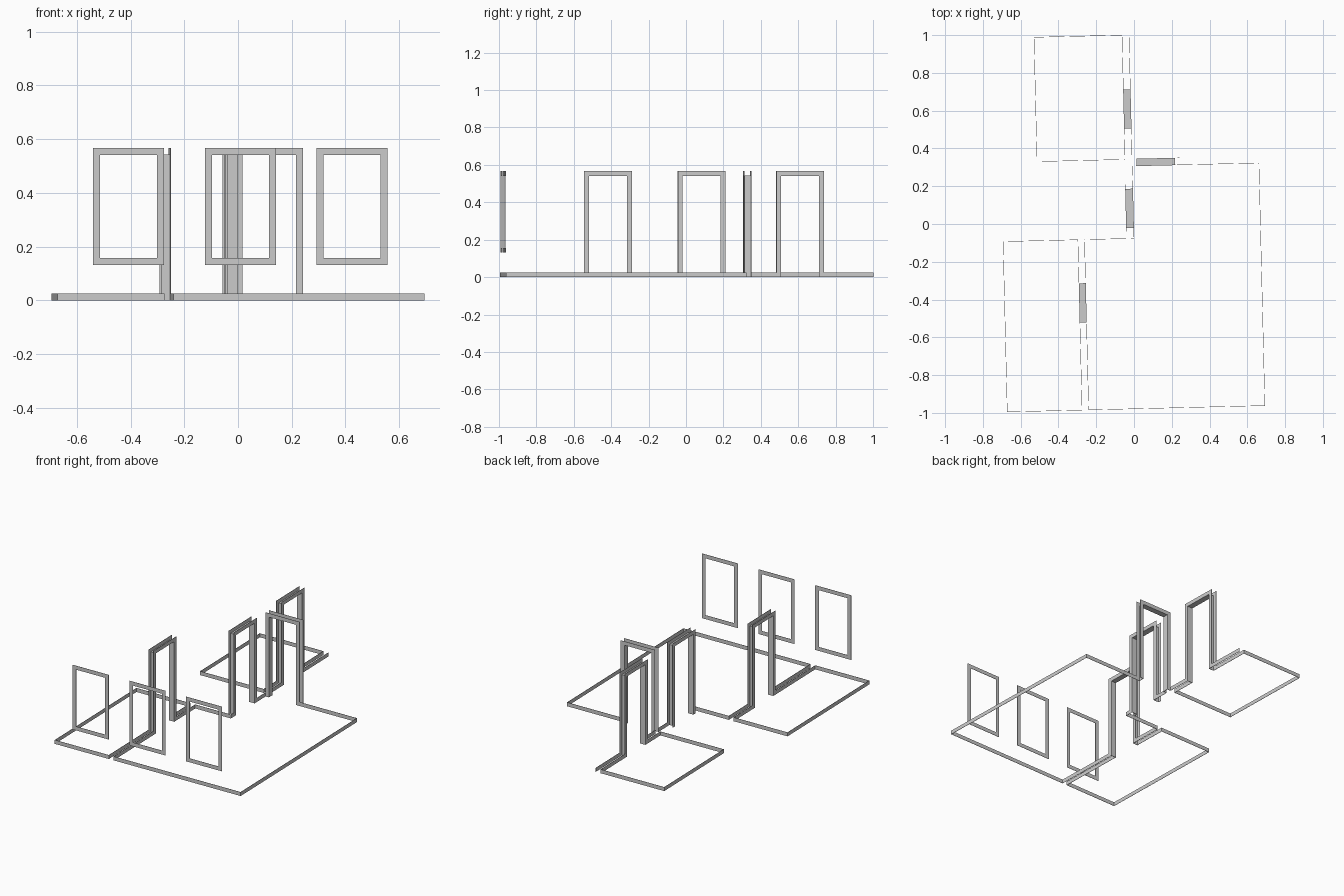
import bpy, bmesh, math
from mathutils import Matrix

if "Cube" in bpy.data.objects:
    bpy.data.objects.remove(bpy.data.objects["Cube"])

T = 0.002                 # board thickness
SKIRT = 0.026             # skirting height
TRIM = 0.026              # casing width
TOP = 0.567               # top of all casings
TURN = Matrix.Rotation(math.radians(1.4), 4, 'Z')   # plan is slightly turned


def make(name, boxes):
    """One object from boxes given as (x0, x1, y0, y1, z0, z1)."""
    bm = bmesh.new()
    for x0, x1, y0, y1, z0, z1 in boxes:
        m = Matrix.Translation(((x0 + x1) / 2, (y0 + y1) / 2, (z0 + z1) / 2)) @ \
            Matrix.Diagonal((x1 - x0, y1 - y0, z1 - z0, 1))
        bmesh.ops.create_cube(bm, size=1, matrix=TURN @ m)
    me = bpy.data.meshes.new(name)
    bm.to_mesh(me)
    bm.free()
    ob = bpy.data.objects.new(name, me)
    bpy.context.collection.objects.link(ob)


def skirting(name, *runs):
    h = T / 2
    boxes = []
    for pts in runs:
        for (ax, ay), (bx, by) in zip(pts, pts[1:]):
            boxes.append((min(ax, bx) - h, max(ax, bx) + h,
                          min(ay, by) - h, max(ay, by) + h, 0, SKIRT))
    make(name, boxes)


def oriented(axis, a0, a1, d0, d1, z0, z1):
    """Box running along x or y, d being the across-wall range."""
    return (a0, a1, d0, d1, z0, z1) if axis == 'x' else (d0, d1, a0, a1, z0, z1)


def casing(name, axis, a0, a1, d, z0, sill=False):
    d0, d1 = d - T / 2, d + T / 2
    low = z0 + TRIM if sill else z0
    boxes = [oriented(axis, a0, a0 + TRIM, d0, d1, low, TOP - TRIM),
             oriented(axis, a1 - TRIM, a1, d0, d1, low, TOP - TRIM),
             oriented(axis, a0, a1, d0, d1, TOP - TRIM, TOP)]
    if sill:
        boxes.append(oriented(axis, a0, a1, d0, d1, z0, low))
    make(name, boxes)


def door(name, axis, a0, a1, d0, d1):
    casing(name + "_casing_a", axis, a0, a1, d0, 0)
    casing(name + "_casing_b", axis, a0, a1, d1, 0)
    i0, i1, zt = a0 + TRIM, a1 - TRIM, TOP - TRIM
    make(name + "_lining", [oriented(axis, i0 - T, i0, d0, d1, 0, zt),
                            oriented(axis, i1, i1 + T, d0, d1, 0, zt),
                            oriented(axis, i0 - T, i1 + T, d0, d1, zt, zt + T)])


# Skirting boards, broken at the door openings
skirting("main_room_skirting",
         [(-0.264, -0.283), (-0.264, -0.076), (-0.002, -0.076), (-0.002, -0.044)],
         [(-0.002, 0.211), (-0.002, 0.307)],
         [(0.25, 0.307), (0.669, 0.307), (0.669, -0.978), (-0.264, -0.978), (-0.264, -0.539)])
skirting("side_room_skirting",
         [(-0.299, -0.283), (-0.299, -0.076), (-0.695, -0.076),
          (-0.695, -0.978), (-0.299, -0.978), (-0.299, -0.539)])
skirting("back_room_skirting",
         [(-0.039, 0.483), (-0.039, 0.343), (-0.505, 0.343),
          (-0.505, 1.001), (-0.039, 1.001), (-0.039, 0.737)])
skirting("corridor_skirting",
         [(-0.002, 1.001), (-0.002, 0.737)], [(-0.002, 0.483), (-0.002, 0.344)])

# Door frames: casing on both wall faces plus lining
door("back_room_door", 'y', 0.483, 0.737, -0.039, -0.002)
door("corridor_door", 'x', -0.002, 0.25, 0.307, 0.344)
door("hall_door", 'y', -0.044, 0.211, -0.041, -0.002)
door("side_room_door", 'y', -0.539, -0.283, -0.299, -0.264)

# Window casings along the front wall
for i, x in enumerate((-0.564, -0.147, 0.269)):
    casing(f"window_casing_{i + 1}", 'x', x, x + 0.264, -0.978, 0.131, sill=True)
